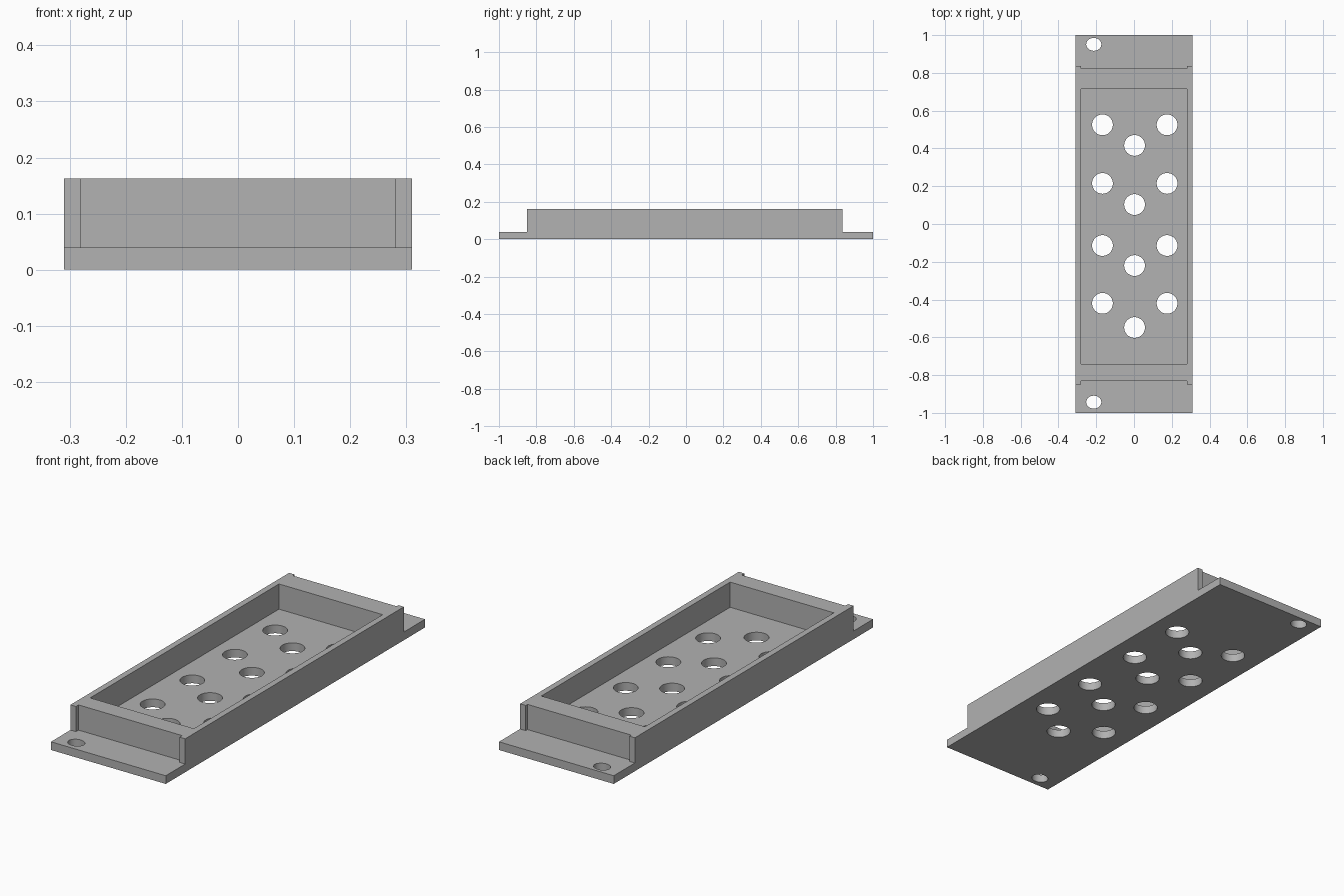
import bpy
import bmesh
from mathutils import Matrix

cube = bpy.data.objects.get("Cube")
if cube:
    bpy.data.objects.remove(cube, do_unlink=True)

HALF_W, PLATE_TOP, WALL_TOP = 0.31, 0.04, 0.163
INNER_W = 0.28

grey = bpy.data.materials.new("plain_grey")
grey.use_nodes = True
grey.diffuse_color = (0.445, 0.445, 0.445, 1)
grey.node_tree.nodes["Principled BSDF"].inputs["Base Color"].default_value = grey.diffuse_color


def add_object(name, bm):
    bmesh.ops.recalc_face_normals(bm, faces=bm.faces)
    mesh = bpy.data.meshes.new(name)
    bm.to_mesh(mesh)
    bm.free()
    mesh.materials.append(grey)
    obj = bpy.data.objects.new(name, mesh)
    bpy.context.collection.objects.link(obj)
    return obj


def prism(name, outline, z0, z1):
    """Extrude a plan outline between two heights."""
    bm = bmesh.new()
    face = bm.faces.new([bm.verts.new((x, y, z0)) for x, y in outline])
    top = bmesh.ops.extrude_face_region(bm, geom=[face])
    verts = [g for g in top["geom"] if isinstance(g, bmesh.types.BMVert)]
    bmesh.ops.translate(bm, verts=verts, vec=(0, 0, z1 - z0))
    return add_object(name, bm)


def rectangle(half_w, y0, y1):
    return [(-half_w, y0), (half_w, y0), (half_w, y1), (-half_w, y1)]


def cut(target, cutter):
    """Subtract the cutter, bake the result and discard the cutter."""
    mod = target.modifiers.new("cut", "BOOLEAN")
    mod.operation, mod.solver, mod.object = "DIFFERENCE", "EXACT", cutter
    cutter.hide_render = True
    graph = bpy.context.evaluated_depsgraph_get()
    baked = bpy.data.meshes.new_from_object(target.evaluated_get(graph))
    target.modifiers.clear()
    target.data = baked
    bpy.data.objects.remove(cutter, do_unlink=True)


# Base plate with end flanges
plate = prism("base_plate", rectangle(HALF_W, -1, 1), 0, PLATE_TOP)

# Drain holes in three columns, plus an oval mounting hole in each flange
holes = [(x, y, 0.055, 0.055) for x in (-0.167, 0.175) for y in (0.525, 0.215, -0.114, -0.42)]
holes += [(0.003, y, 0.055, 0.055) for y in (0.416, 0.103, -0.22, -0.548)]
holes += [(-0.213, y, 0.04, 0.034) for y in (0.951, -0.943)]
bm = bmesh.new()
for x, y, rx, ry in holes:
    place = Matrix.Translation((x, y, PLATE_TOP / 2)) @ Matrix.Diagonal((rx, ry, 1, 1))
    bmesh.ops.create_cone(bm, cap_ends=True, segments=48, radius1=1, radius2=1,
                          depth=0.2, matrix=place)
cut(plate, add_object("hole_cutter", bm))

# Raised rim, with a shallow recess across each end
rim_outline = [
    (-HALF_W, -0.85), (-INNER_W, -0.85), (-INNER_W, -0.83),
    (INNER_W, -0.83), (INNER_W, -0.85), (HALF_W, -0.85),
    (HALF_W, 0.837), (INNER_W, 0.837), (INNER_W, 0.823),
    (-INNER_W, 0.823), (-INNER_W, 0.837), (-HALF_W, 0.837),
]
rim = prism("tray_rim", rim_outline, PLATE_TOP, WALL_TOP)
cut(rim, prism("cavity_cutter", rectangle(INNER_W, -0.74, 0.716), 0, 0.3))

# Keep flat faces flat and hole walls smooth
for obj in (plate, rim):
    bpy.ops.object.select_all(action="DESELECT")
    obj.select_set(True)
    bpy.context.view_layer.objects.active = obj
    bpy.ops.object.shade_smooth_by_angle()
